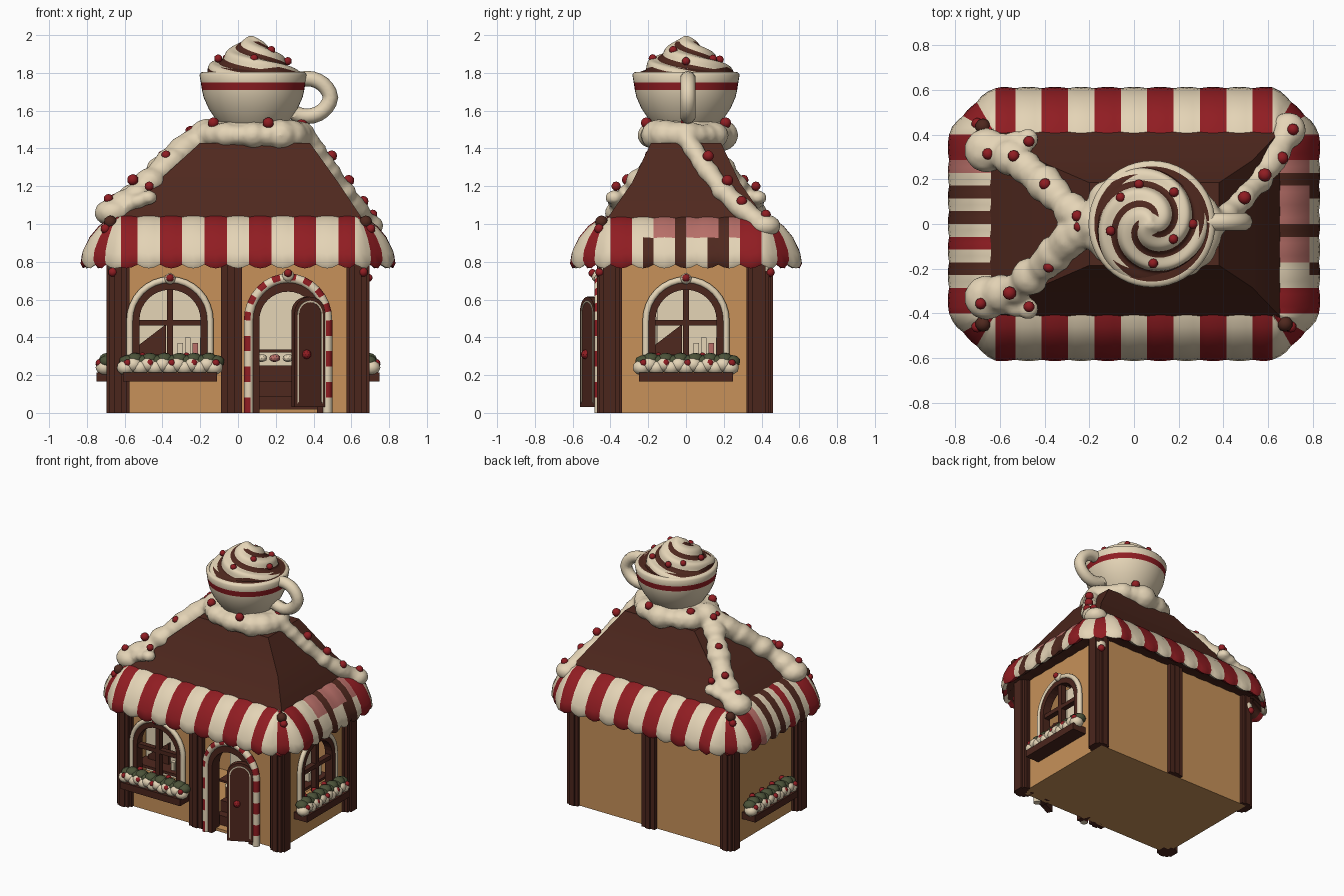
import bpy, bmesh, random
from math import sin, cos, pi, radians
from mathutils import Vector, Matrix

random.seed(4)
if "Cube" in bpy.data.objects:
    bpy.data.objects.remove(bpy.data.objects["Cube"])


def material(name, *rgb):
    mat = bpy.data.materials.new(name)
    mat.use_nodes = True
    mat.diffuse_color = (*rgb, 1)
    mat.node_tree.nodes["Principled BSDF"].inputs["Base Color"].default_value = (*rgb, 1)
    return mat


cream = material("icing cream", .78, .66, .47)
red = material("candy red", .28, .012, .016)
brown = material("chocolate brown", .078, .021, .013)
dark = material("dark cocoa", .07, .019, .012)
tan = material("biscuit tan", .57, .285, .1)
pink = material("candy pink", .48, .16, .14)
green = material("leaf green", .07, .085, .04)


def finish(name, bm, mats, place=None, smooth=None):
    """Turn a bmesh into a named object."""
    bmesh.ops.recalc_face_normals(bm, faces=bm.faces)
    if place:
        bm.transform(place)
    mesh = bpy.data.meshes.new(name)
    bm.to_mesh(mesh)
    bm.free()
    for mat in mats:
        mesh.materials.append(mat)
    obj = bpy.data.objects.new(name, mesh)
    bpy.context.collection.objects.link(obj)
    if smooth:
        bpy.ops.object.select_all(action='DESELECT')
        obj.select_set(True)
        bpy.context.view_layer.objects.active = obj
        bpy.ops.object.shade_smooth_by_angle(angle=radians(smooth))
    return obj


def box(bm, x, y, z, mat=0):
    """Axis-aligned box from three (low, high) ranges."""
    v = [bm.verts.new((a, b, c)) for c in z for b in y for a in x]
    for q in ("0132", "4576", "0154", "2376", "0264", "1375"):
        bm.faces.new([v[int(i)] for i in q]).material_index = mat


def ball(bm, centre, r, squash=1, mat=0):
    m = Matrix.Translation(centre) @ Matrix.Diagonal((r, r, r * squash, 1))
    new = bmesh.ops.create_icosphere(bm, subdivisions=2, radius=1, matrix=m)["verts"]
    for f in {f for v in new for f in v.link_faces}:
        f.material_index = mat


def prism(bm, outline, y0, y1, mat=0):
    """Extrude an (x, z) outline along y."""
    a, b = ([bm.verts.new((x, y, z)) for x, z in outline] for y in (y0, y1))
    faces = [bm.faces.new(a), bm.faces.new(b)]
    for i in range(len(a)):
        faces.append(bm.faces.new((a[i - 1], a[i], b[i], b[i - 1])))
    for f in faces:
        f.material_index = mat


def skin(bm, rings, paint=lambda i, j: 0, closed=True):
    """Bridge a list of point rings with quads; paint(ring, segment) picks the colour."""
    rows = [[bm.verts.new(p) for p in ring] for ring in rings]
    for i in range(len(rows) - 1):
        n = len(rows[i])
        for j in range(n):
            k = (j + 1) % n
            f = bm.faces.new((rows[i][j], rows[i][k], rows[i + 1][k], rows[i + 1][j]))
            f.material_index = paint(i, j)
    if closed:
        for row in (rows[0], rows[-1]):
            bm.faces.new(row)


def tube(bm, pts, r, paint=lambda i, j: 0):
    """Round tube along a path lying in an xz plane."""
    pts = [Vector(p) for p in pts]
    rings, side = [], Vector((0, 1, 0))
    for i, p in enumerate(pts):
        along = pts[min(i + 1, len(pts) - 1)] - pts[max(i - 1, 0)]
        u = along.cross(side).normalized()
        rings.append([p + r * (u * cos(a * pi / 5) + side * sin(a * pi / 5)) for a in range(10)])
    skin(bm, rings, paint)


def arch(w, z0, spring, h, n=16):
    """Arch outline, left foot to right foot, centred on x = 0."""
    legs = [z0 + (spring - z0) * i / 6 for i in range(6)]
    curve = [(-w * cos(pi * i / n), spring + h * sin(pi * i / n)) for i in range(n + 1)]
    return [(-w, z) for z in legs] + curve + [(w, z) for z in reversed(legs)]


def arch_wall(bm, x0, x1, base, top, hole):
    prism(bm, [(x0, base), (x0, top), (x1, top), (x1, base)] + hole[::-1], 0, .04)


def arch_band(bm, inner, outer, y0, y1, mat=0):
    prism(bm, outer + inner[::-1], y0, y1, mat)


# Facade frames: local -y points out of the wall, local x runs along it
front_window = Matrix.Translation((-.36, -.42, 0))
front_door = Matrix.Translation((.265, -.42, 0))
right_side = Matrix.Translation((.64, 0, 0)) @ Matrix.Rotation(pi / 2, 4, 'Z')
left_side = Matrix.Translation((-.64, 0, 0)) @ Matrix.Rotation(-pi / 2, 4, 'Z')
SILL, SPRING, TOP = .28, .49, .95


def window(prefix, place, x0, x1):
    """Wall panel with an arched window, frame, icing trim and a shallow display."""
    bm = bmesh.new()
    hole = arch(.2, SILL, SPRING, .2)
    arch_wall(bm, x0, x1, SILL, TOP, hole)
    box(bm, (x0, x1), (0, .04), (0, SILL))
    finish(prefix + "_wall", bm, [tan], place)
    bm = bmesh.new()
    arch_band(bm, arch(.162, SILL, SPRING, .162), arch(.205, SILL, SPRING, .205), -.03, .03)
    box(bm, (-.017, .017), (-.02, .02), (SILL, SPRING + .18))
    box(bm, (-.18, .18), (-.02, .02), (.462, .492))
    finish(prefix + "_frame", bm, [dark], place)
    bm = bmesh.new()
    tube(bm, [(x, -.02, z) for x, z in arch(.212, SILL, SPRING, .214)], .018)
    ball(bm, (0, -.03, .71), .03)
    ball(bm, (0, -.052, .715), .021, 1, 1)
    finish(prefix + "_trim", bm, [cream, red], place, 50)
    # Display behind the opening: back panel, shelf and jars
    bm = bmesh.new()
    box(bm, (-.23, .23), (.17, .18), (.2, .75))
    box(bm, (-.23, .23), (.04, .17), (.29, .31), 1)
    prism(bm, [(-.19, .31), (-.19, .34), (-.02, .47), (-.02, .31)], .14, .16, 1)
    for i in range(4):
        jar = .04 + i * .04
        box(bm, (jar, jar + .028), (.08, .11), (.31, .37 + .03 * (i % 2)), 2 if i == 2 else 0)
    finish(prefix + "_display", bm, [cream, brown, pink], place)


def flower_box(prefix, place):
    bm = bmesh.new()
    box(bm, (-.25, .25), (-.11, 0), (.165, .215))
    finish(prefix + "_planter", bm, [dark], place)
    bm = bmesh.new()
    for i in range(13):
        x = -.235 + i * .039
        ball(bm, (x, -.066, .24 + .016 * (i % 2)), .048, .85)
        ball(bm, (x + .01, -.05, .272 + .012 * (i % 2)), .046, .75, 1)
        ball(bm, (x + .01, -.094 + .04 * (i % 3), .264 + .018 * (i % 3)), .02, 1, 2)
    finish(prefix + "_snowy_plants", bm, [cream, green, red], place, 60)


window("front_window", front_window, -.28, .325)
window("side_window", right_side, -.42, .42)
for label, place in (("front", front_window), ("right", right_side), ("left", left_side)):
    flower_box(label, place)

# Plain walls and floor
bm = bmesh.new()
box(bm, (-.64, .64), (.38, .42), (0, TOP))
box(bm, (-.64, -.6), (-.42, .42), (0, TOP))
box(bm, (-.64, .64), (-.42, .42), (0, .02))
finish("back_and_left_walls", bm, [tan])

# Doorway: wall, jamb, candy trim and interior counter
bm = bmesh.new()
arch_wall(bm, -.3, .375, 0, TOP, arch(.18, 0, .49, .18))
finish("door_wall", bm, [tan], front_door)
bm = bmesh.new()
arch_band(bm, arch(.152, 0, .49, .152), arch(.2, 0, .49, .205), -.05, .04)
finish("door_jamb", bm, [dark], front_door)
bm = bmesh.new()
tube(bm, [(x, -.04, z) for x, z in arch(.208, 0, .49, .222)], .026,
     lambda i, j: int(i % 2 == 0 and (j < 3 or j > 6)))
ball(bm, (0, -.05, .725), .033)
ball(bm, (0, -.075, .74), .022, 1, 1)
finish("door_candy_trim", bm, [cream, red], front_door, 50)
bm = bmesh.new()
box(bm, (-.22, .22), (.26, .27), (.02, .75))
for i in range(3):
    box(bm, (-.2, .2), (.06 + i * .06, .26), (.02, .09 + i * .08), 1)
box(bm, (-.2, .2), (.1, .26), (.32, .335), 1)
for i in range(5):
    ball(bm, (-.14 + i * .07, .14, .29), .03, .7, 2 * (i % 2))
finish("shop_counter", bm, [cream, brown, pink], front_door)

# Door leaf standing ajar
ajar = Matrix.Translation((.37, -.5, 0)) @ Matrix.Rotation(radians(26), 4, 'Z')
bm = bmesh.new()
prism(bm, arch(.09, .03, .53, .085), -.025, .015)
arch_band(bm, arch(.066, .06, .52, .066), arch(.074, .05, .52, .074), -.029, 0, 1)
ball(bm, (-.02, -.025, .31), .025, 1, 2)
finish("door_leaf", bm, [brown, cream, red], ajar)

# Ribbed timber posts
bm = bmesh.new()
for sx in (-1, 1):
    for y in (-.405, .385):
        x = sx * .635
        box(bm, (x - .045, x + .045), (y - .055, y + .055), (0, TOP))
        box(bm, (x - .06, x + .06), (y - .035, y + .035), (0, TOP))
        box(bm, (x - .02, x + .02), (y - .065, y + .065), (0, TOP))
for x, y in ((-.035, -.43), (0, .43)):
    box(bm, (x - .055, x + .055), (y - .025, y + .02), (0, TOP))
    box(bm, (x - .02, x + .02), (y - .035, y + .03), (0, TOP))
finish("timber_posts", bm, [dark])

# Hipped chocolate roof
bm = bmesh.new()
levels = [(-.67, .67, .44, 1), (-.64, .65, .41, 1.04), (-.43, .53, .285, 1.22), (-.2, .38, .185, 1.43)]
skin(bm, [[(a, -y, z), (b, -y, z), (b, y, z), (a, y, z)] for a, b, y, z in levels])
finish("chocolate_roof", bm, [brown], None, 30)

# Striped awning: a profile swept round a rectangle with clipped corners
samples = []
HX, HY = .62, .4
for side in range(4):
    turn = Matrix.Rotation(side * pi / 2, 3, 'Z')
    half, reach, steps, shift = (HY, HX, 28, 0) if side % 2 else (HX, HY, 42, 1)
    for i in range(steps):
        stripe, phase = divmod(i + shift, 4)
        p = Vector((-half + 2 * half * i / steps, -reach, 0))
        samples.append((turn @ p, turn @ Vector((0, -1, 0)), side, stripe, phase))
    for i in range(9):
        a = pi / 2 * i / 9
        out = Vector((sin(a), -cos(a), 0)) * (1 - .22 * sin(2 * a))
        samples.append((turn @ Vector((half, -reach, 0)), turn @ out, 9, 1 + i // 3, i % 3))
profile = [(0, 1.04), (.06, 1.025), (.115, .985), (.165, .925), (.2, .86), (.208, .81), (.195, .785),
           (.165, .8), (.1, .85), (0, .85)]
rings = []
for row, (d, z) in enumerate(profile):
    ring = []
    for p, out, side, stripe, phase in samples:
        puff = sin(pi * phase / 4) * (.02 if 3 < row < 8 else .005)
        ring.append(p + out * (d + puff * .3) + Vector((0, 0, z - puff if row > 3 else z + puff)))
    rings.append(ring)

# Half-stripe colours of the two short sides: cream, red, brown, pink
PALETTE = "crbp"
RIGHT_UPPER, RIGHT_LOWER, LEFT = "rrccppbpppbprr", "rrcbccbccbbcrr", "rrpcbcbcrcbcrr"


def awning_colour(row, j):
    side, stripe, phase = samples[j][2:]
    if row > 6:
        return 2
    if side in (1, 3):
        pattern = LEFT if side == 3 else RIGHT_UPPER if row < 3 else RIGHT_LOWER
        return PALETTE.index(pattern[stripe * 2 + phase // 2])
    return int(stripe % 2 == 0)


bm = bmesh.new()
skin(bm, rings, awning_colour, closed=False)
finish("striped_awning", bm, [cream, red, brown, pink], None, 50)

# Icing: overlapping dollops fused by a remesh
bm, berries = bmesh.new(), bmesh.new()
back_strand = [(.38, .01, 1.44), (.47, .1, 1.3), (.56, .2, 1.17), (.64, .32, 1.06), (.69, .42, .99)]
left_strand = [(-.12, 0, 1.47), (-.26, .04, 1.42), (-.4, .18, 1.29), (-.53, .29, 1.16), (-.66, .33, 1.06)]
mirrored = [(x, -y, z) for x, y, z in left_strand]
for path, r in ((back_strand, .06), (left_strand, .074), (mirrored, .074)):
    pts = [Vector(p) for p in path]
    for a, b in zip(pts, pts[1:]):
        for i in range(6):
            ball(bm, a.lerp(b, i / 6), r * random.uniform(.85, 1.2), .85)
        spot = b + Vector((random.uniform(-.03, .03), random.uniform(-.03, .03), r))
        ball(berries, spot, random.uniform(.024, .032))
    ball(bm, pts[-1], r * 1.4, .75)
for sy in (-1, 1):
    for i in range(4):
        ball(bm, (-.64 + i * .055, sy * (.35 + .01 * i), 1.08 + i * .02), .05, .8)
    ball(berries, (-.47, sy * .37, 1.2), .025)
for i in range(20):
    a = i * pi / 10
    r = random.uniform(.065, .1)
    ball(bm, (.08 + .245 * cos(a), .18 * sin(a), 1.47), r, .9)
    ball(bm, (.08 + .14 * cos(a), .12 * sin(a), 1.48), .085)
    if i % 4 == 0:
        ball(berries, (.08 + .26 * cos(a), .22 * sin(a), 1.535), .03)
for x, y in ((-.65, -.43), (.65, -.43), (.65, .42), (-.65, .42)):
    for i in range(3):
        ball(bm, (x, y, .78 - i * .03), .042 - i * .008)
    ball(berries, (x * 1.02, y * 1.06, .745), .025)
    ball(berries, (x * 1.04, y * 1.04, 1.01), .035, 1, 1)
    ball(berries, (x * 1.08, y * 1.07, .975), .026)
icing = finish("roof_icing", bm, [cream])
fuse = icing.modifiers.new("fuse", 'REMESH')
fuse.mode, fuse.voxel_size, fuse.use_smooth_shade = 'VOXEL', .014, True
soften = icing.modifiers.new("soften", 'SMOOTH')
soften.iterations = 3

# Cup with a red band, cocoa inside, and a handle
bm = bmesh.new()
cup = [(.1, 1.47), (.15, 1.5), (.195, 1.55), (.235, 1.61), (.262, 1.67), (.271, 1.71), (.277, 1.75),
       (.284, 1.79), (.275, 1.803), (.258, 1.806), (.02, 1.806)]
bands = {5: 1, 9: 2}
skin(bm, [[(.08 + r * cos(a * pi / 24), r * sin(a * pi / 24), z) for a in range(48)] for r, z in cup],
     lambda i, j: bands.get(i, 0))
loop = [(.39 + .1 * cos(a * pi / 12) - .004 * abs(a), .01, 1.67 + .1 * sin(a * pi / 12)) for a in range(-10, 11)]
tube(bm, [(.3, .01, 1.57)] + loop + [(.33, .01, 1.75)], .041)
finish("cocoa_cup", bm, [cream, red, brown], None, 50)

# Whipped cream swirl: ridges twist upward, with chocolate in the grooves
SEGMENTS, ROWS, ARMS = 96, 32, 3
bm, rings = bmesh.new(), []


def wave(j):
    return cos(ARMS * 2 * pi * j / SEGMENTS)


for i in range(ROWS):
    t, ring = i / ROWS, []
    for j in range(SEGMENTS):
        a = 2 * pi * j / SEGMENTS - 5 * t
        r = .25 * (1 - t) ** .85 * (1 + .05 * wave(j))
        ring.append((.07 + r * cos(a), r * sin(a), 1.8 + .2 * t + .016 * wave(j) * (1 - t) * min(1, 5 * t)))
    rings.append(ring)
skin(bm, rings, lambda i, j: int(i < 4 and wave(j) < .7 or i < 27 and wave(j + .5) < -.5))
finish("whipped_cream", bm, [cream, brown], None, 70)
for i in range(7):
    a, t = i * 2.4, random.uniform(.25, .6)
    r = .25 * (1 - t) ** .85
    ball(berries, (.07 + r * cos(a), r * sin(a), 1.81 + .2 * t), .022)
finish("berries", berries, [red, brown], None, 60)
